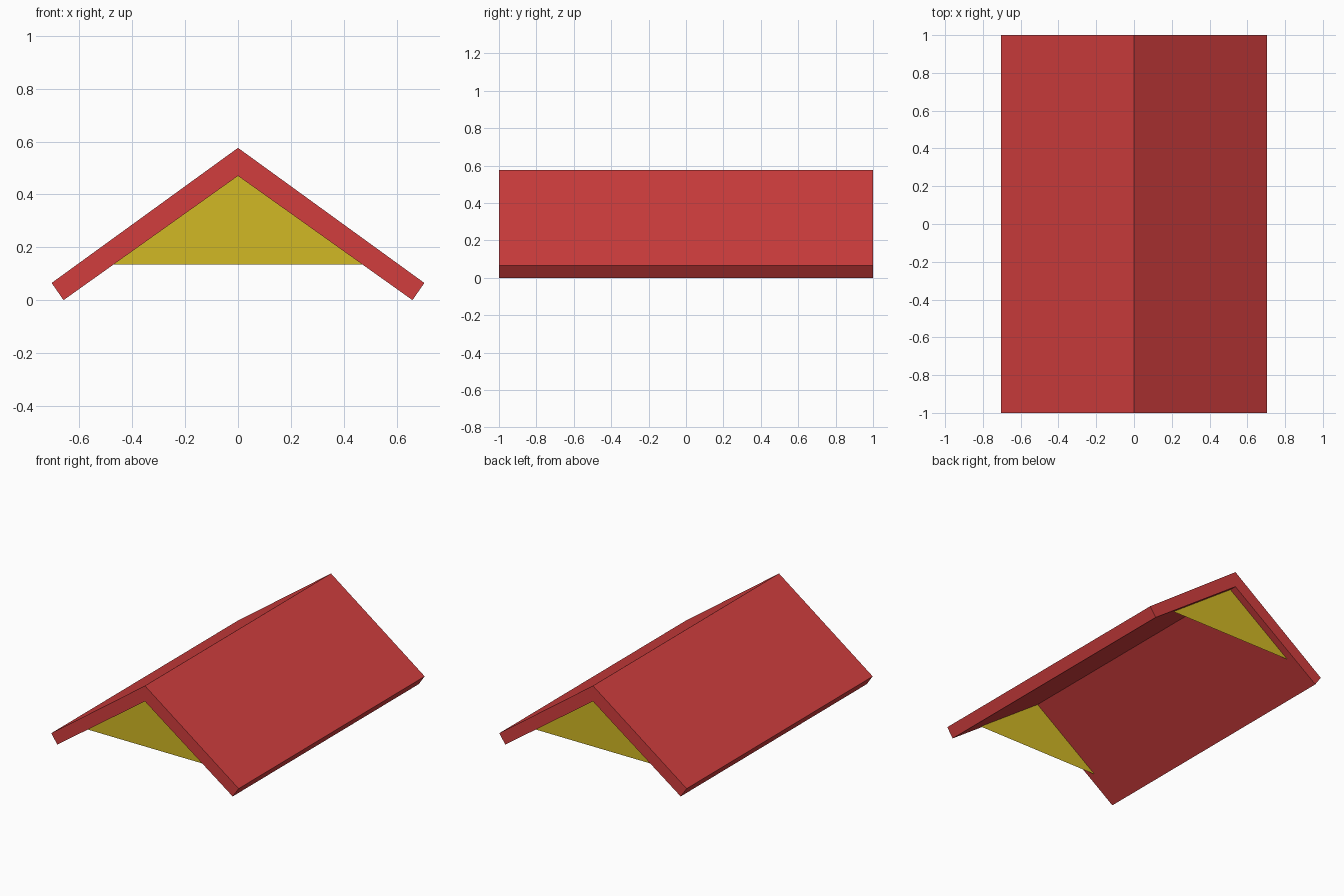
import bpy
import bmesh

cube = bpy.data.objects.get("Cube")
if cube:
    bpy.data.objects.remove(cube, do_unlink=True)


def material(name, color):
    mat = bpy.data.materials.new(name)
    mat.use_nodes = True
    mat.diffuse_color = color
    mat.node_tree.nodes["Principled BSDF"].inputs["Base Color"].default_value = color
    return mat


def profile_object(name, points, y, depth, mat):
    """Outline in the XZ plane at y, extruded along +y when depth is given."""
    bm = bmesh.new()
    face = bm.faces.new([bm.verts.new((x, y, z)) for x, z in points])
    if depth:
        result = bmesh.ops.extrude_face_region(bm, geom=[face], use_keep_orig=True)
        moved = [v for v in result["geom"] if isinstance(v, bmesh.types.BMVert)]
        bmesh.ops.translate(bm, verts=moved, vec=(0, depth, 0))
        bmesh.ops.recalc_face_normals(bm, faces=bm.faces)
    mesh = bpy.data.meshes.new(name)
    bm.to_mesh(mesh)
    bm.free()
    mesh.materials.append(mat)
    obj = bpy.data.objects.new(name, mesh)
    bpy.context.collection.objects.link(obj)
    return obj


red = material("roof red", (0.64, 0.048, 0.048, 1))
yellow = material("gable yellow", (0.64, 0.48, 0.018, 1))

# Roof: one folded slab with square-cut eaves
ridge, under_ridge = 0.576, 0.47
eave, under_eave = (0.705, 0.065), (0.66, 0.0)
roof = [(0, ridge), (-eave[0], eave[1]), (-under_eave[0], under_eave[1]),
        (0, under_ridge), under_eave, eave]
profile_object("roof", roof, -1, 2, red)

# Gables: flat triangles set just inside each open end
base = 0.135
half = under_eave[0] * (1 - base / under_ridge)
triangle = [(-half, base), (half, base), (0, under_ridge)]
profile_object("front_gable", triangle, -0.95, 0, yellow)
profile_object("back_gable", triangle[::-1], 0.95, 0, yellow)
